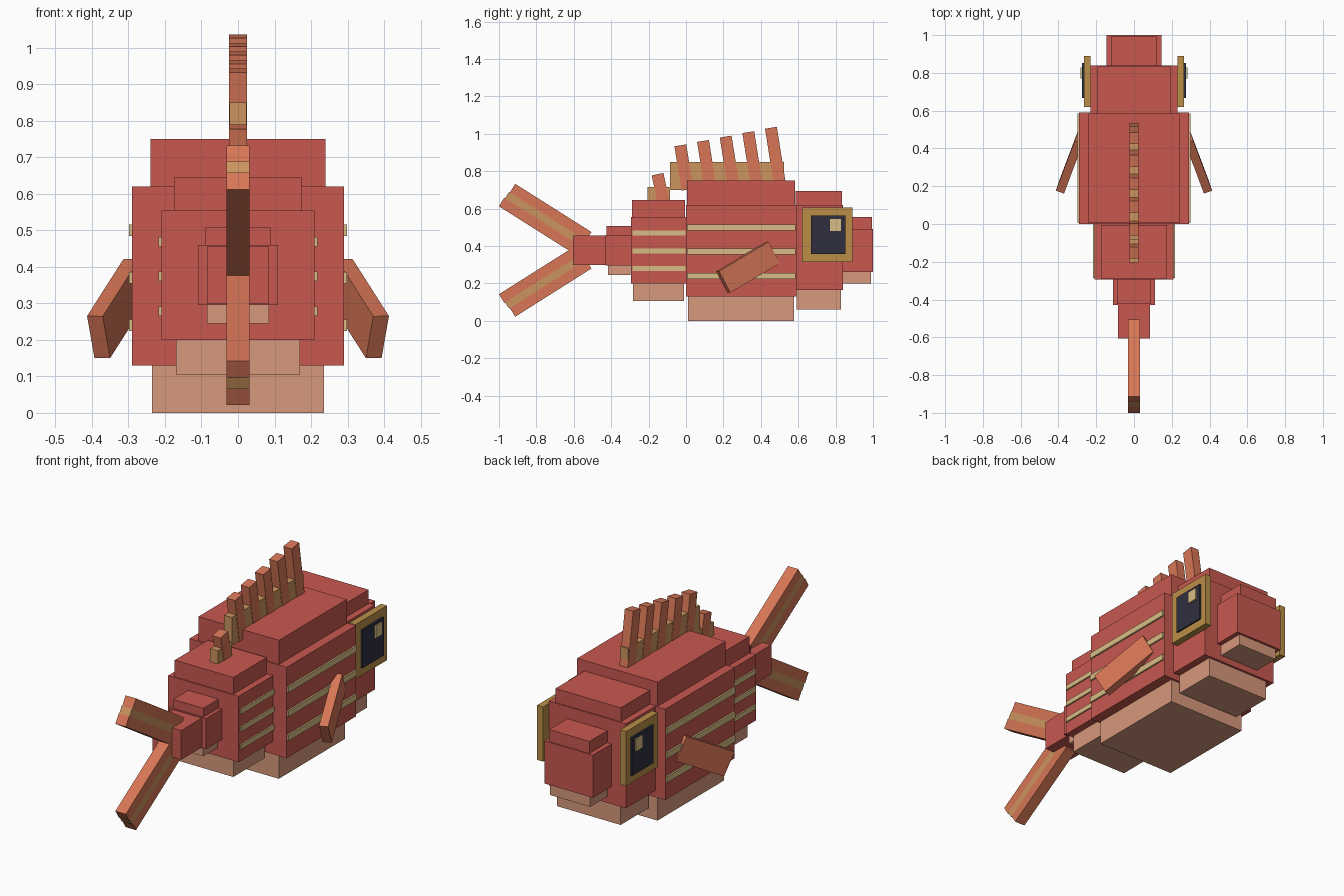
import bpy
from math import radians, sin, cos
from mathutils import Matrix, Vector

cube = bpy.data.objects.get("Cube")
if cube:
    bpy.data.objects.remove(cube, do_unlink=True)


def material(name, rgb):
    linear = [((c / 255 + 0.055) / 1.055) ** 2.4 for c in rgb] + [1.0]
    mat = bpy.data.materials.new(name)
    mat.use_nodes = True
    mat.diffuse_color = linear
    mat.node_tree.nodes["Principled BSDF"].inputs["Base Color"].default_value = linear
    return mat


RED = material("scale red", (200, 88, 80))
BELLY = material("belly peach", (215, 152, 124))
ORANGE = material("fin orange", (215, 118, 86))
TAN = material("fin web tan", (204, 148, 94))
CREAM = material("stripe cream", (217, 190, 134))
GOLD = material("eye gold", (187, 143, 72))
DARK = material("eye dark", (48, 48, 64))


def block(name, mat, centre, size, rotation=None):
    """Box with its size baked in, optionally turned by a 3x3 matrix."""
    bpy.ops.mesh.primitive_cube_add(size=1)
    obj = bpy.context.object
    obj.name = name
    turn = (rotation or Matrix.Identity(3)).to_4x4()
    obj.data.transform(turn @ Matrix.Diagonal((*size, 1)))
    obj.location = centre
    obj.data.materials.append(mat)
    return obj


def span(name, mat, x, y, z):
    """Box between (low, high) limits on each axis."""
    limits = (x, y, z)
    return block(name, mat, [(a + b) / 2 for a, b in limits], [b - a for a, b in limits])


def segment(name, y, widths, heights):
    """Body section: belly, wide flanks and narrower back, stacked."""
    parts = (("belly", BELLY, 0.012), ("flanks", RED, 0), ("back", RED, 0.006))
    for i, (part, mat, inset) in enumerate(parts):
        w = widths[i]
        span(f"{name}_{part}", mat, (-w, w), (y[0] + inset, y[1] - inset), heights[i:i + 2])


# Body sections from tail to snout
segment("body", (0, 0.59), (0.235, 0.29, 0.24), (0, 0.13, 0.62, 0.75))
segment("rear", (-0.295, 0), (0.17, 0.21, 0.175), (0.105, 0.2, 0.555, 0.645))
segment("tail_base", (-0.43, -0.285), (0.085, 0.11, 0.09), (0.245, 0.295, 0.46, 0.508))
segment("head", (0.58, 0.84), (0.19, 0.23, 0.195), (0.06, 0.165, 0.62, 0.695))
segment("snout", (0.82, 1.0), (0.12, 0.145, 0.12), (0.2, 0.26, 0.49, 0.555))
span("tail_stem", RED, (-0.085, 0.085), (-0.605, -0.42), (0.298, 0.456))

# Side stripes and eyes
for side, s in (("left", 1), ("right", -1)):
    def plate(name, mat, x, y, z):
        span(f"{side}_{name}", mat, sorted((s * x[0], s * x[1])), y, z)

    for i in range(3):
        z = 0.24 + 0.13 * i
        plate(f"body_stripe_{i + 1}", CREAM, (0.285, 0.299), (0.005, 0.585), (z - 0.016, z + 0.016))
        z = 0.279 + 0.095 * i
        plate(f"rear_stripe_{i + 1}", CREAM, (0.205, 0.218), (-0.285, -0.002), (z - 0.013, z + 0.013))
    plate("eye_frame", GOLD, (0.23, 0.266), (0.62, 0.89), (0.313, 0.607))
    plate("eye_pupil", DARK, (0.26, 0.275), (0.668, 0.852), (0.356, 0.562))
    plate("eye_glint", CREAM, (0.27, 0.283), (0.77, 0.828), (0.48, 0.545))

    # Side fin, swept back, down and outward
    length = Vector((-0.10, 0.265, 0.157))
    width = Vector((0.02, -0.06, 0.115))
    thick = Vector((0.04, 0.022, 0))
    tip = Vector((0.412, 0.18, 0.265))
    centre = tip + (length - width - thick) / 2
    axis = length.normalized()
    across = (width - axis * width.dot(axis)).normalized()
    basis = Matrix((axis, across, axis.cross(across))).transposed()
    fin = block(f"{side}_side_fin", ORANGE, (0, 0, 0),
                (length.length, width.length, thick.length), basis)
    fin.data.transform(Matrix.Translation(centre))
    if s < 0:
        fin.data.transform(Matrix.Diagonal((-1, 1, 1, 1)))
        fin.data.flip_normals()

# Back fin webs
span("back_fin_web", TAN, (-0.023, 0.023), (-0.085, 0.525), (0.70, 0.85))
span("rear_fin_web", TAN, (-0.023, 0.023), (-0.205, -0.085), (0.63, 0.716))


def spine(name, top, length, angle):
    lean = Vector((0, -sin(angle), cos(angle)))
    block(name, ORANGE, Vector((0, *top)) - lean * length / 2, (0.05, 0.064, length),
          Matrix.Rotation(angle, 3, "X"))


# Back fin spines
for i in range(5):
    spine(f"back_spine_{i + 1}", (-0.03 + 0.121 * i, 0.938 + 0.0235 * i), 0.24 + 0.02 * i, radians(9))
spine("rear_spine", (-0.152, 0.784), 0.15, radians(12))

# Forked tail: two rays with a web between them on each lobe
for lobe, s in (("upper", 1), ("lower", -1)):
    angle = radians(32.3)
    out = Vector((0, -cos(angle), s * sin(angle)))
    up = Vector((0, sin(angle), s * cos(angle)))
    root = Vector((0, -0.545, 0.377 + s * 0.035))
    for part, mat, offset, width, length in (
            ("outer_ray", ORANGE, 0.047, 0.054, 0.482),
            ("web", TAN, 0, 0.04, 0.487),
            ("inner_ray", ORANGE, -0.047, 0.054, 0.492)):
        block(f"{lobe}_tail_{part}", mat, root + up * offset + out * length / 2,
              (0.062, length, width), Matrix.Rotation(-s * angle, 3, "X"))
